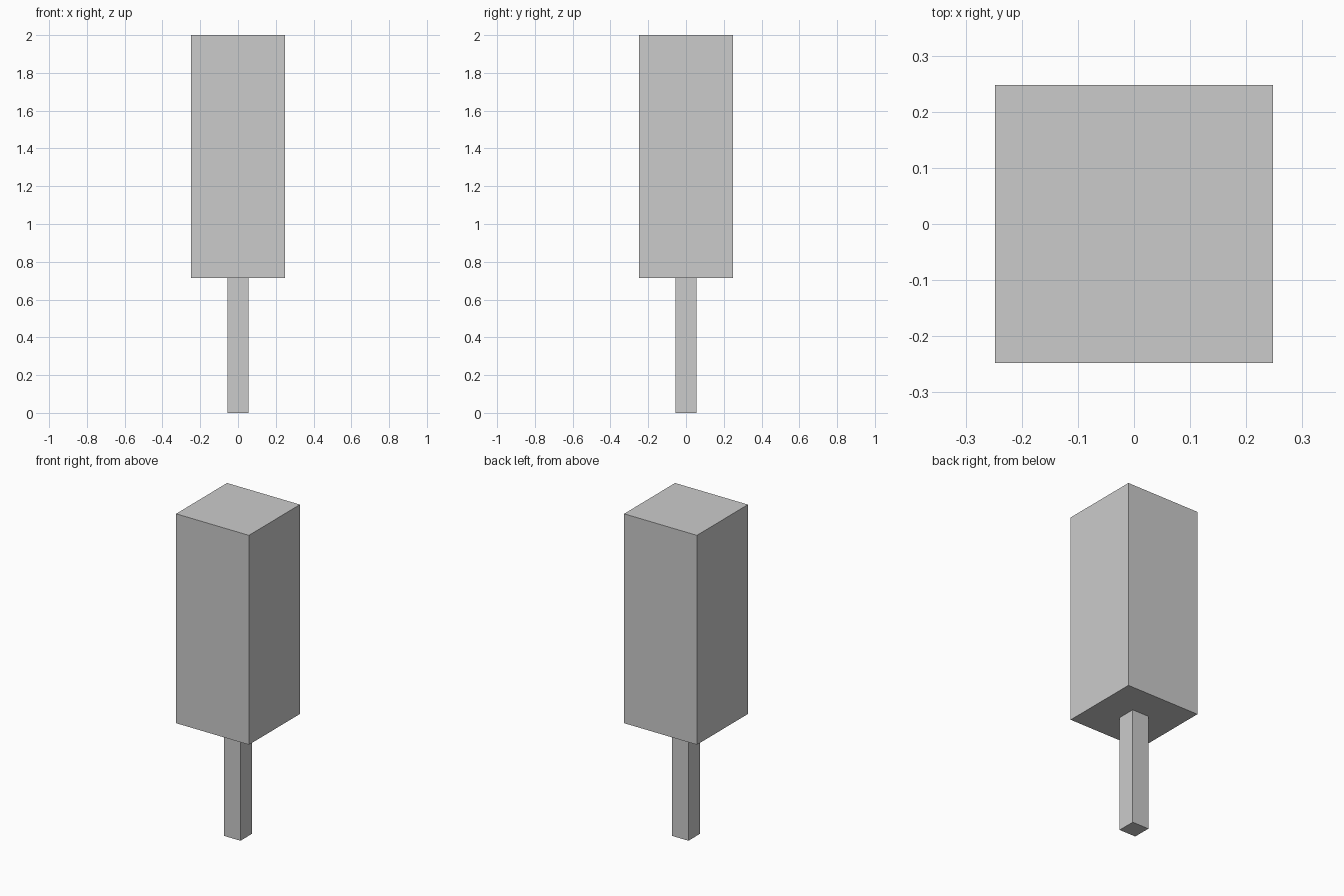
import bpy

if "Cube" in bpy.data.objects:
    bpy.data.objects.remove(bpy.data.objects["Cube"])


def box(name, width, z0, z1):
    """Square upright block centred on the z axis, from z0 to z1."""
    bpy.ops.mesh.primitive_cube_add(size=1, location=(0, 0, (z0 + z1) / 2))
    ob = bpy.context.object
    ob.name = name
    ob.scale = (width, width, z1 - z0)
    bpy.ops.object.transform_apply(location=False, rotation=False, scale=True)
    return ob


JOIN = 0.714  # height where the handle meets the block

# Slim square handle
box("handle", 0.112, 0.0, JOIN)

# Large square block on top
box("head_block", 0.495, JOIN, 2.0)
